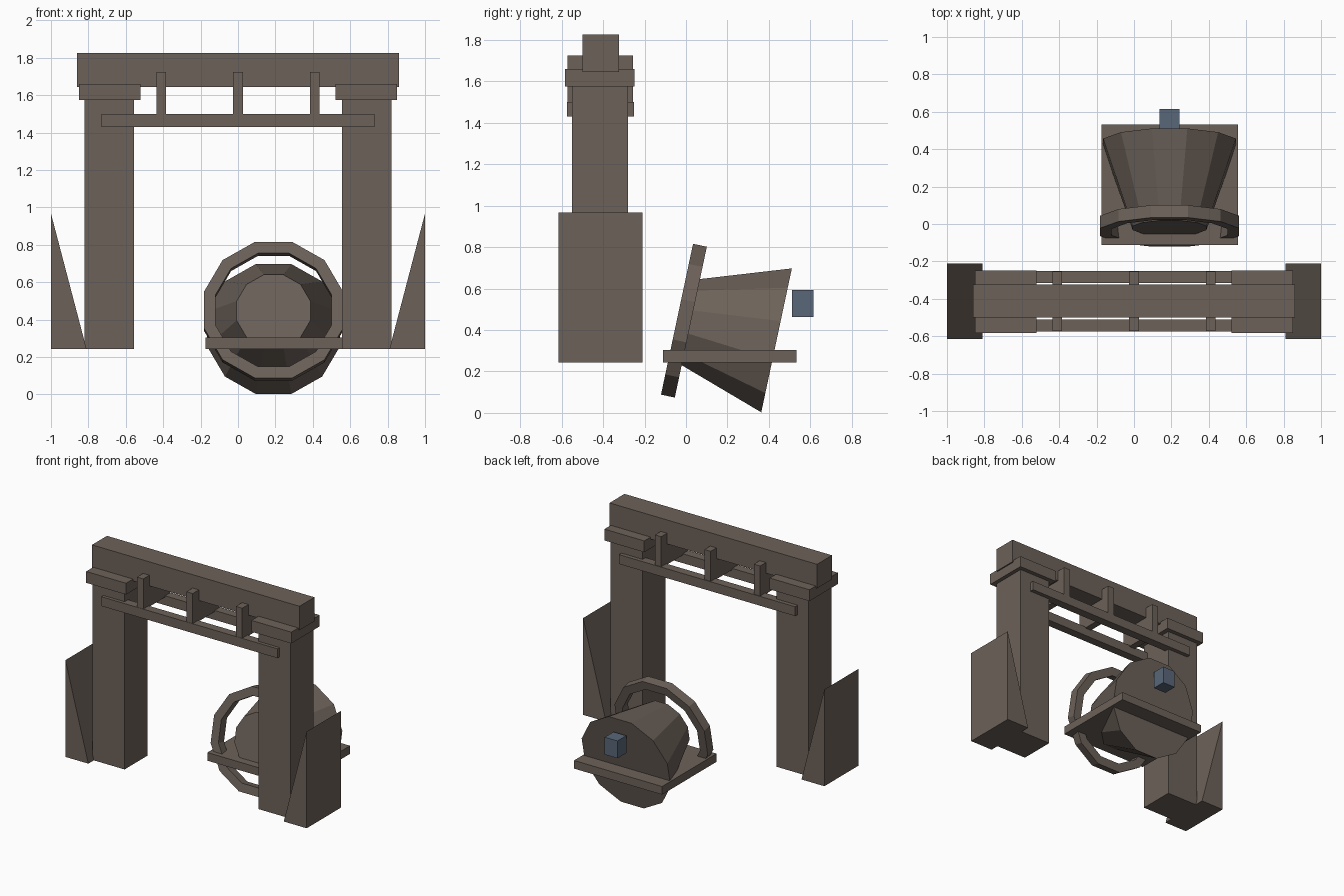
import bpy, bmesh, math
from mathutils import Matrix, Vector

if "Cube" in bpy.data.objects:
    bpy.data.objects.remove(bpy.data.objects["Cube"])


def material(name, rgb):
    m = bpy.data.materials.new(name)
    m.diffuse_color = (*rgb, 1)
    m.use_nodes = True
    m.node_tree.nodes["Principled BSDF"].inputs["Base Color"].default_value = m.diffuse_color
    return m


STONE = material("brown stone", (0.15, 0.12, 0.10))
BLUE = material("slate blue", (0.10, 0.135, 0.19))


def finish(name, bm, mat=STONE, mirror=False):
    bmesh.ops.recalc_face_normals(bm, faces=bm.faces)
    me = bpy.data.meshes.new(name)
    bm.to_mesh(me)
    bm.free()
    me.materials.append(mat)
    ob = bpy.data.objects.new(name, me)
    bpy.context.collection.objects.link(ob)
    if mirror:
        ob.modifiers.new("Mirror", 'MIRROR').use_axis[0] = True
    return ob


def box(name, xs, ys, zs, **kw):
    bm = bmesh.new()
    size = [b - a for a, b in (xs, ys, zs)]
    mid = [(a + b) / 2 for a, b in (xs, ys, zs)]
    bmesh.ops.create_cube(bm, size=1, matrix=Matrix.Translation(mid) @ Matrix.Diagonal((*size, 1)))
    return finish(name, bm, **kw)


def lathe(name, profile, closed, matrix, sides=12):
    """Turn (flat radius, height) points into a faceted solid with flats on the axes."""
    bm = bmesh.new()
    k = 1 / math.cos(math.pi / sides)
    rings = []
    for r, h in profile:
        angles = [(i + 0.5) * 2 * math.pi / sides for i in range(sides)]
        rings.append([bm.verts.new((r * k * math.cos(a), r * k * math.sin(a), h)) for a in angles])
    n = len(rings)
    for j in range(n if closed else n - 1):
        a, b = rings[j], rings[(j + 1) % n]
        for i in range(sides):
            t = (i + 1) % sides
            bm.faces.new((a[i], a[t], b[t], b[i]))
    if not closed:
        bm.faces.new(rings[0])
        bm.faces.new(rings[-1])
    bm.transform(matrix)
    return finish(name, bm)


# Gate: pillars, capitals and top beam
box("pillar", (-0.82, -0.555), (-0.55, -0.28), (0.243, 1.575), mirror=True)
box("capital", (-0.85, -0.52), (-0.583, -0.248), (1.575, 1.66), mirror=True)
box("top_beam", (-0.86, 0.86), (-0.50, -0.323), (1.645, 1.825))

# Hanging rails on both sides, with cross posts
box("front_rail", (-0.73, 0.73), (-0.575, -0.51), (1.43, 1.50))
box("back_rail", (-0.73, 0.73), (-0.315, -0.25), (1.43, 1.50))
for x in (-0.41, 0, 0.41):
    box("cross_post", (x - 0.026, x + 0.026), (-0.573, -0.255), (1.49, 1.725))

# Wedge buttresses outside the pillars
bm = bmesh.new()
tri = bm.faces.new([bm.verts.new((x, -0.615, z)) for x, z in ((-1, 0.243), (-0.81, 0.243), (-1, 0.968))])
ext = bmesh.ops.extrude_face_region(bm, geom=[tri], use_keep_orig=True)
bmesh.ops.translate(bm, vec=Vector((0, 0.405, 0)),
                    verts=[v for v in ext["geom"] if isinstance(v, bmesh.types.BMVert)])
finish("buttress", bm, mirror=True)

# Tilted bell drum and the ring round its narrow end
tilt = Matrix.Translation((0.19, -0.01, 0.445)) @ Matrix.Rotation(math.radians(-102), 4, 'X')
lathe("bell_drum", [(0.197, -0.012), (0.355, 0.457)], False, tilt)
lathe("bell_ring", [(0.31, -0.034), (0.372, -0.034), (0.372, 0.034), (0.31, 0.034)], True, tilt)

# Platform under the drum and the small block behind it
box("platform", (-0.175, 0.555), (-0.112, 0.533), (0.243, 0.304))
box("rear_block", (0.137, 0.243), (0.511, 0.615), (0.463, 0.593), mat=BLUE)
